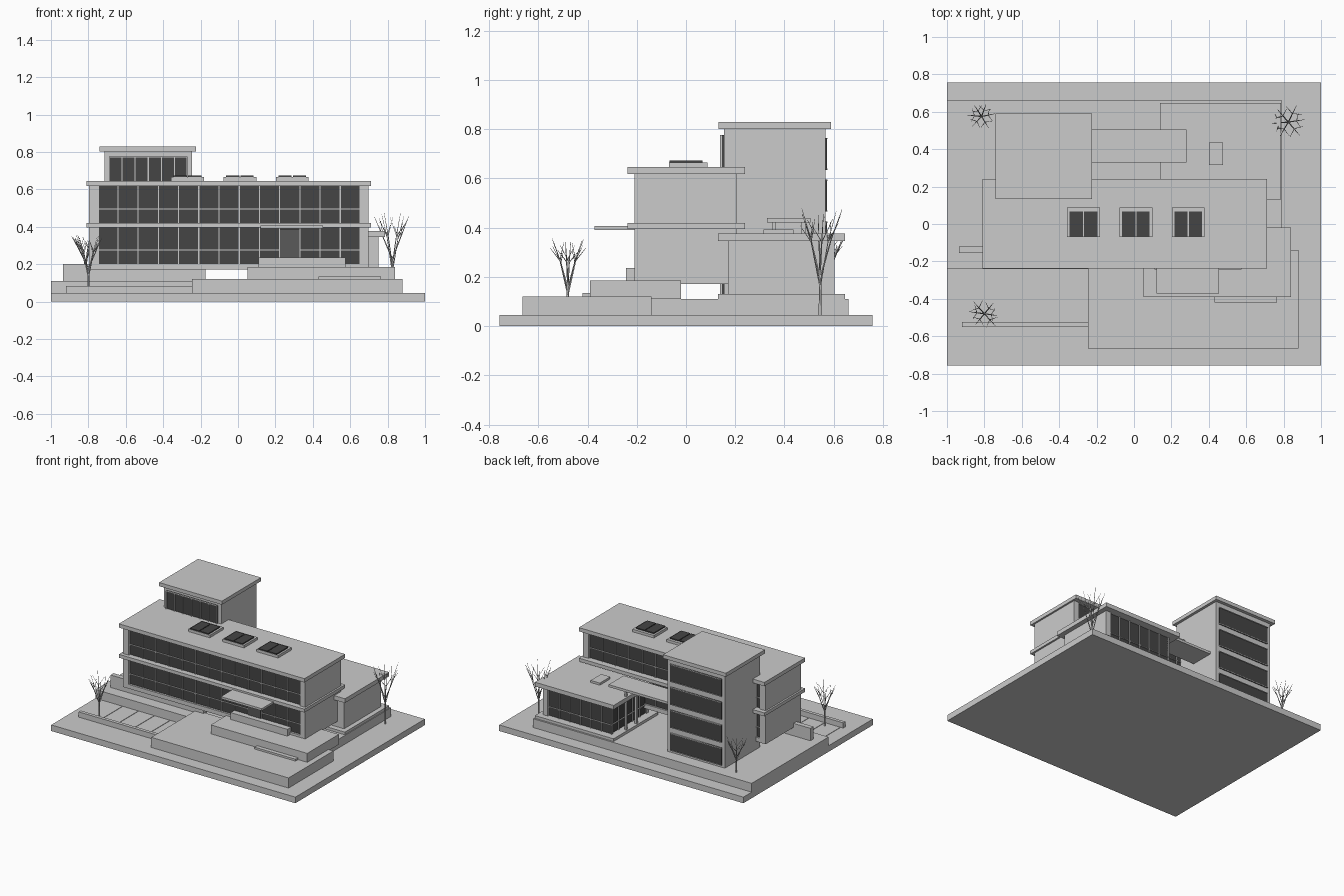
import bpy, bmesh, math, random
from mathutils import Vector

if "Cube" in bpy.data.objects:
    bpy.data.objects.remove(bpy.data.objects["Cube"])

random.seed(4)


def material(name, v):
    m = bpy.data.materials.new(name)
    m.diffuse_color = (v, v, v, 1)
    m.use_nodes = True
    m.node_tree.nodes["Principled BSDF"].inputs["Base Color"].default_value = m.diffuse_color
    return m


GLASS = material("dark_glass", 0.06)
DOOR = material("door_grey", 0.10)


def boxes(name, items, mat=None):
    """One object made from boxes (x0, x1, y0, y1, z0, z1)."""
    bm = bmesh.new()
    for x0, x1, y0, y1, z0, z1 in items:
        r = bmesh.ops.create_cube(bm, size=1)
        for v in r["verts"]:
            v.co = ((x0 + x1) / 2 + v.co.x * (x1 - x0),
                    (y0 + y1) / 2 + v.co.y * (y1 - y0),
                    (z0 + z1) / 2 + v.co.z * (z1 - z0))
    me = bpy.data.meshes.new(name)
    bm.to_mesh(me)
    bm.free()
    ob = bpy.data.objects.new(name, me)
    bpy.context.collection.objects.link(ob)
    if mat:
        me.materials.append(mat)
    return ob


def box(name, *d, mat=None):
    return boxes(name, [d], mat)


def glazing(name, a0, a1, pos, z0, z1, n, out, axis="x", rails=(0.35,)):
    """Glass sheet along an axis, with mullions on its outer side."""
    t, w = 0.008, 0.003
    lo, hi = sorted((pos - 0.002 * out, pos + t * out))
    bars = []
    for i in range(n + 1):
        c = a0 + (a1 - a0) * i / n
        c = min(max(c, a0 + w), a1 - w)
        bars.append((c - w, c + w, lo, hi, z0, z1))
    for h in rails:
        z = z0 + (z1 - z0) * h
        bars.append((a0, a1, lo, hi, z - w, z + w))
    g0, g1 = sorted((pos, pos - 0.01 * out))
    sheet = [(a0, a1, g0, g1, z0, z1)]
    if axis == "y":
        bars = [(b[2], b[3], b[0], b[1], b[4], b[5]) for b in bars]
        sheet = [(s[2], s[3], s[0], s[1], s[4], s[5]) for s in sheet]
    boxes(name + "_glass", sheet, GLASS)
    boxes(name + "_mullions", bars)


# Site: base, terraces, podium, step, low walls
box("site_base", -1, 1, -0.757, 0.757, 0, 0.045)
box("rear_terrace", -1, 0.79, -0.24, 0.66, 0.04, 0.11)
box("front_terrace", -0.245, 0.88, -0.665, -0.14, 0.04, 0.12)
box("entrance_podium", 0.05, 0.84, -0.39, -0.02, 0.11, 0.186)
box("podium_step", 0.43, 0.765, -0.42, -0.38, 0.115, 0.134)
box("garden_wall", -0.92, -0.245, -0.55, -0.525, 0.04, 0.084)
box("support_wall", -0.935, -0.175, -0.155, -0.12, 0.10, 0.202)
boxes("path_slabs", [(-0.90 + i * 0.13, -0.775 + i * 0.13, -0.52, -0.245, 0.04, 0.048)
                     for i in range(5)])

# Main block: slabs, end walls, glazed long sides
box("main_floor", -0.75, 0.66, -0.21, 0.205, 0.172, 0.203)
box("main_middle_slab", -0.81, 0.71, -0.237, 0.24, 0.395, 0.42)
box("main_roof", -0.81, 0.71, -0.237, 0.24, 0.618, 0.646)
boxes("main_end_walls", [(0.655, 0.697, -0.21, 0.207, 0.172, 0.62),
                         (-0.797, -0.75, -0.21, 0.207, 0.172, 0.62)])
for level, z0, z1 in (("lower", 0.203, 0.395), ("upper", 0.42, 0.618)):
    glazing(f"main_front_{level}", -0.75, 0.655, -0.195, z0, z1, 13, -1, rails=(0.38,))
    glazing(f"main_back_{level}", -0.75, 0.655, 0.192, z0, z1, 13, 1, rails=(0.38,))

# Entrance: door, canopy, landing
box("entrance_door", 0.225, 0.33, -0.206, -0.19, 0.2, 0.388, mat=DOOR)
box("entrance_canopy", 0.12, 0.455, -0.372, -0.2, 0.391, 0.407)
box("entrance_landing", 0.11, 0.575, -0.243, -0.2, 0.18, 0.237)

# Skylights
for i, x in enumerate((-0.27, 0.01, 0.29)):
    box(f"skylight_curb_{i}", x - 0.088, x + 0.088, -0.07, 0.088, 0.64, 0.665)
    boxes(f"skylight_panes_{i}", [(x - 0.074, x - 0.003, -0.068, 0.068, 0.66, 0.673),
                                  (x + 0.003, x + 0.074, -0.068, 0.068, 0.66, 0.673)], GLASS)

# Tower with window bands front and back
box("tower_body", -0.715, -0.245, 0.154, 0.566, 0.10, 0.805)
box("tower_roof", -0.74, -0.225, 0.133, 0.59, 0.802, 0.829)
for i in range(4):
    z = 0.125 + i * 0.17
    glazing(f"tower_front_{i}", -0.69, -0.27, 0.146, z, z + 0.142, 6, -1, rails=(0.02, 0.98))
    box(f"tower_back_{i}_glass", -0.69, -0.27, 0.56, 0.572, z, z + 0.13, mat=GLASS)
    boxes(f"tower_back_{i}_frame", [(-0.69, -0.27, 0.56, 0.575, z + h, z + h + 0.005)
                                    for h in (0, 0.125)])

# Annex: base, roof, solid ends, glazed back and courtyard side
box("annex_base", 0.14, 0.785, 0.13, 0.647, 0.10, 0.13)
box("annex_roof", 0.14, 0.785, 0.13, 0.647, 0.346, 0.377)
box("annex_end_wall", 0.71, 0.75, 0.17, 0.604, 0.12, 0.35)
box("annex_front_wall", 0.19, 0.72, 0.17, 0.19, 0.12, 0.35)
glazing("annex_back", 0.19, 0.71, 0.59, 0.13, 0.346, 6, 1, rails=(0.3,))
glazing("annex_side", 0.18, 0.59, 0.20, 0.13, 0.346, 5, -1, axis="y", rails=(0.3,))
box("roof_vent", 0.40, 0.475, 0.315, 0.437, 0.37, 0.393)

# Link canopy between tower and annex
box("link_canopy", -0.25, 0.28, 0.33, 0.505, 0.422, 0.44)
boxes("link_posts", [(0.15, 0.165, y, y + 0.015, 0.12, 0.425) for y in (0.35, 0.47)])


def tree(name, x, y, z0, height, spread):
    """Bare tree: curve trunk with forked branches."""
    cu = bpy.data.curves.new(name, "CURVE")
    cu.dimensions = "3D"
    cu.bevel_depth = 0.006
    cu.bevel_resolution = 0
    cu.use_fill_caps = True

    def limb(pts, radii):
        s = cu.splines.new("POLY")
        s.points.add(len(pts) - 1)
        for p, q, r in zip(s.points, pts, radii):
            p.co = (*q, 1)
            p.radius = r

    fork = Vector((x, y, z0 + height * 0.42))
    limb([Vector((x, y, z0 - 0.005)), fork], (1.0, 0.75))
    n = 6
    for i in range(n):
        a = 2 * math.pi * i / n + random.uniform(-0.25, 0.25)
        s = spread * random.uniform(0.85, 1.05)
        h = height * random.uniform(0.5, 0.58)
        d = Vector((math.cos(a), math.sin(a), 0))
        start = fork - Vector((0, 0, height * 0.08 * (i % 3)))
        mid = fork + d * s * 0.5 + Vector((0, 0, h * 0.5))
        limb([start, mid, fork + d * s + Vector((0, 0, h))], (0.6, 0.4, 0.15))
        for k in (-1, 1):
            e = Vector((math.cos(a + 0.6 * k), math.sin(a + 0.6 * k), 0))
            limb([mid, fork + e * s * 0.85 + Vector((0, 0, h * (0.85 + 0.06 * k)))], (0.35, 0.12))
    ob = bpy.data.objects.new(name, cu)
    bpy.context.collection.objects.link(ob)


tree("front_tree", -0.80, -0.48, 0.045, 0.315, 0.085)
tree("side_tree", 0.825, 0.545, 0.045, 0.435, 0.10)
tree("rear_tree", -0.815, 0.575, 0.11, 0.26, 0.075)
